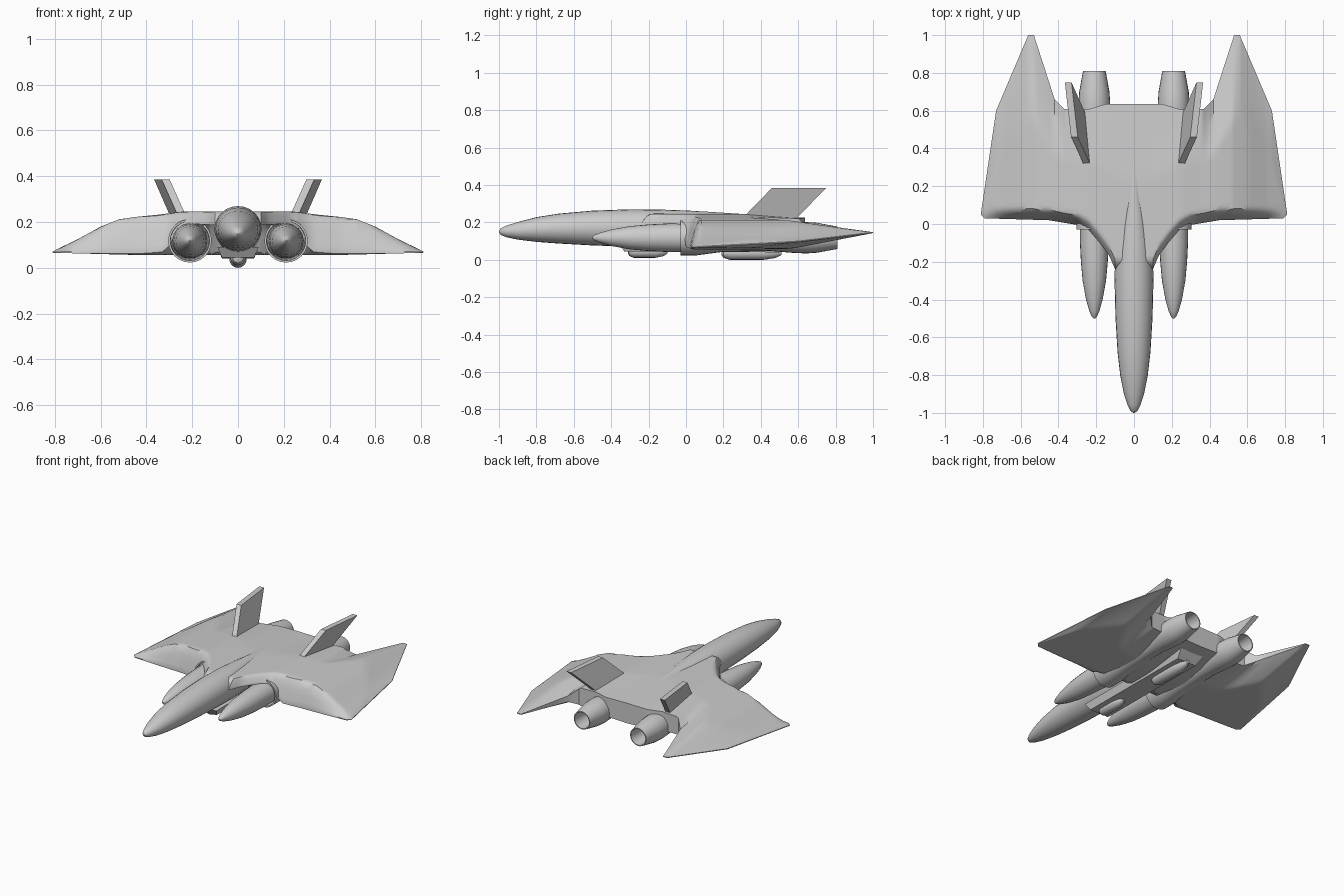
import bpy, bmesh, math

cube = bpy.data.objects.get("Cube")
if cube:
    bpy.data.objects.remove(cube, do_unlink=True)

grey = bpy.data.materials.new("hull_grey")
grey.use_nodes = True
COLOUR = (0.6, 0.6, 0.6, 1)
grey.diffuse_color = COLOUR
grey.node_tree.nodes["Principled BSDF"].inputs["Base Color"].default_value = COLOUR


def finish(name, bm, angle=35):
    """Turn a bmesh into a shaded object."""
    bmesh.ops.remove_doubles(bm, verts=bm.verts, dist=0.0005)
    bmesh.ops.recalc_face_normals(bm, faces=bm.faces)
    mesh = bpy.data.meshes.new(name)
    bm.to_mesh(mesh)
    bm.free()
    mesh.materials.append(grey)
    ob = bpy.data.objects.new(name, mesh)
    bpy.context.collection.objects.link(ob)
    bpy.ops.object.select_all(action='DESELECT')
    ob.select_set(True)
    bpy.context.view_layer.objects.active = ob
    bpy.ops.object.shade_smooth_by_angle(angle=math.radians(angle))
    return ob


def curve(points, x):
    """Piecewise linear lookup."""
    for (a, fa), (b, fb) in zip(points, points[1:]):
        if x <= b:
            return fa + (fb - fa) * max(0, x - a) / (b - a)
    return points[-1][1]


def loft(name, rings, x=0, sides=24, angle=35):
    """Join elliptical rings (y, centre z, half width, half height) along y."""
    bm = bmesh.new()
    loops = []
    for y, z, rx, rz in rings:
        loops.append([bm.verts.new((x + rx * math.cos(a), y, z + rz * math.sin(a)))
                      for a in (math.tau * k / sides for k in range(sides))])
    for p, q in zip(loops, loops[1:]):
        for k in range(sides):
            n = (k + 1) % sides
            bm.faces.new((p[k], p[n], q[n], q[k]))
    bm.faces.new(loops[0])
    bm.faces.new(loops[-1])
    return finish(name, bm, angle)


def prism(name, low, high):
    """Solid between two matching outlines."""
    bm = bmesh.new()
    a = [bm.verts.new(p) for p in low]
    b = [bm.verts.new(p) for p in high]
    bm.faces.new(a)
    bm.faces.new(b)
    for k in range(len(a)):
        n = (k + 1) % len(a)
        bm.faces.new((a[k], a[n], b[n], b[k]))
    return finish(name, bm)


# Blended wing and body: plan and height curves against distance from the centre
FRONT = [(0, -.25), (.1, -.24), (.13, -.17), (.18, -.1), (.24, -.03), (.3, -.005),
         (.45, .02), (.79, .03), (.81, .05)]
REAR = [(0, .635), (.15, .635), (.25, .605), (.37, .61), (.42, .66), (.53, 1),
        (.56, 1), (.73, .6), (.81, .06)]
CROWN = [(0, .247), (.25, .245), (.35, .232), (.45, .222), (.52, .212), (.6, .18),
         (.7, .125), (.81, .072)]
EDGE = [(0, .19), (.2, .2), (.26, .19), (.32, .085), (.81, .069)]
TAIL_TOP = [(0, .225), (.36, .22), (.42, .17), (.53, .148), (.56, .148), (.73, .1), (.81, .071)]
TAIL_LOW = [(0, .09), (.36, .1), (.42, .13), (.53, .143), (.56, .143), (.73, .095), (.81, .067)]
KEEL = [(0, .055), (.4, .055), (.81, .066)]


def section(x, steps=26):
    """Upper and lower points of one chord of the wing."""
    r = abs(x)
    front, rear = curve(FRONT, r), curve(REAR, r)
    edge, crown, keel = curve(EDGE, r), curve(CROWN, r), curve(KEEL, r)
    upper, lower = [], []
    for j in range(steps + 1):
        t = (j / steps) ** 1.5
        y = front + (rear - front) * t
        rise = math.sin(min((y - front) / .06, 1) * math.pi / 2)
        top = edge + (crown - edge) * rise
        drop = min(max((y + .02) / .06, 0), 1)
        low = (edge - .008) * (1 - drop) + keel * drop
        fade = max(0, (t - .55) / .45)
        upper.append((x, y, top + (curve(TAIL_TOP, r) - top) * fade))
        lower.append((x, y, low + (curve(TAIL_LOW, r) - low) * fade))
    return upper, lower


half = sorted({round(p[0], 3) for p in FRONT + REAR + CROWN} | {.03 * k for k in range(1, 27)})
spans = [-x for x in reversed(half) if x > 0] + half
bm = bmesh.new()
hoops = []
for x in spans:
    upper, lower = section(x)
    hoops.append([bm.verts.new(p) for p in upper + lower[::-1]])
for p, q in zip(hoops, hoops[1:]):
    for k in range(len(p)):
        n = (k + 1) % len(p)
        bm.faces.new((p[k], p[n], q[n], q[k]))
bm.faces.new(hoops[0])
bm.faces.new(hoops[-1])
finish("wing_body", bm, 40)

# Long rounded nose running back into a fading spine
loft("fuselage", [
    (-1, .15, .004, .004), (-.99, .151, .018, .018), (-.96, .152, .033, .031),
    (-.9, .155, .053, .047), (-.8, .162, .073, .066), (-.68, .167, .087, .08),
    (-.5, .17, .098, .093), (-.3, .17, .103, .1), (-.15, .167, .1, .102),
    (0, .163, .085, .101), (.15, .158, .06, .097), (.35, .15, .04, .092)])

# Flat keel between the engines
prism("keel_plate",
      [(-.07, -.33, .045), (.07, -.33, .045), (.07, .5, .04), (-.07, .5, .04)],
      [(-.09, -.36, .09), (.09, -.36, .09), (.09, .56, .09), (-.09, .56, .09)])

# Slim pods under the keel
for name, y0, y1, z, r in (("front_belly_pod", -.31, -.1, .045, .034),
                           ("rear_belly_pod", .19, .51, .038, .038)):
    n = y1 - y0
    loft(name, [(y0, z, .012, .012), (y0 + .03 * n, z, r * .7, r * .7),
                (y0 + .14 * n, z, r, r), (y0 + .7 * n, z, r, r),
                (y1 - .1 * n, z, r * .75, r * .75), (y1, z, .012, .012)], sides=16)

for side, s in (("left", 1), ("right", -1)):
    # Pointed inlet spike
    spike = [(-.5, .004), (-.49, .014), (-.46, .027), (-.4, .044), (-.3, .062),
             (-.2, .071), (-.1, .076), (.08, .078)]
    loft(side + "_inlet_spike", [(y, .118, r, r) for y, r in spike], s * .21)
    # Hollow engine with inlet lip and open nozzle
    engine = [(.07, .08), (-.03, .086), (-.03, .095), (.05, .095), (.2, .075), (.45, .07),
              (.56, .08), (.64, .084), (.7, .08), (.81, .06), (.81, .054), (.7, .045)]
    loft(side + "_engine", [(y, .118, r, r) for y, r in engine], s * .21)
    # Canted, swept tail fin
    w = .035
    low = [(.215, .28), (.215 + w, .28), (.25 + w, .57), (.25, .57)]
    high = [(.298, .46), (.298 + w, .46), (.331 + w, .75), (.331, .75)]
    prism(side + "_tail_fin", [(s * x, y, .2) for x, y in low],
          [(s * x, y, .385) for x, y in high])
